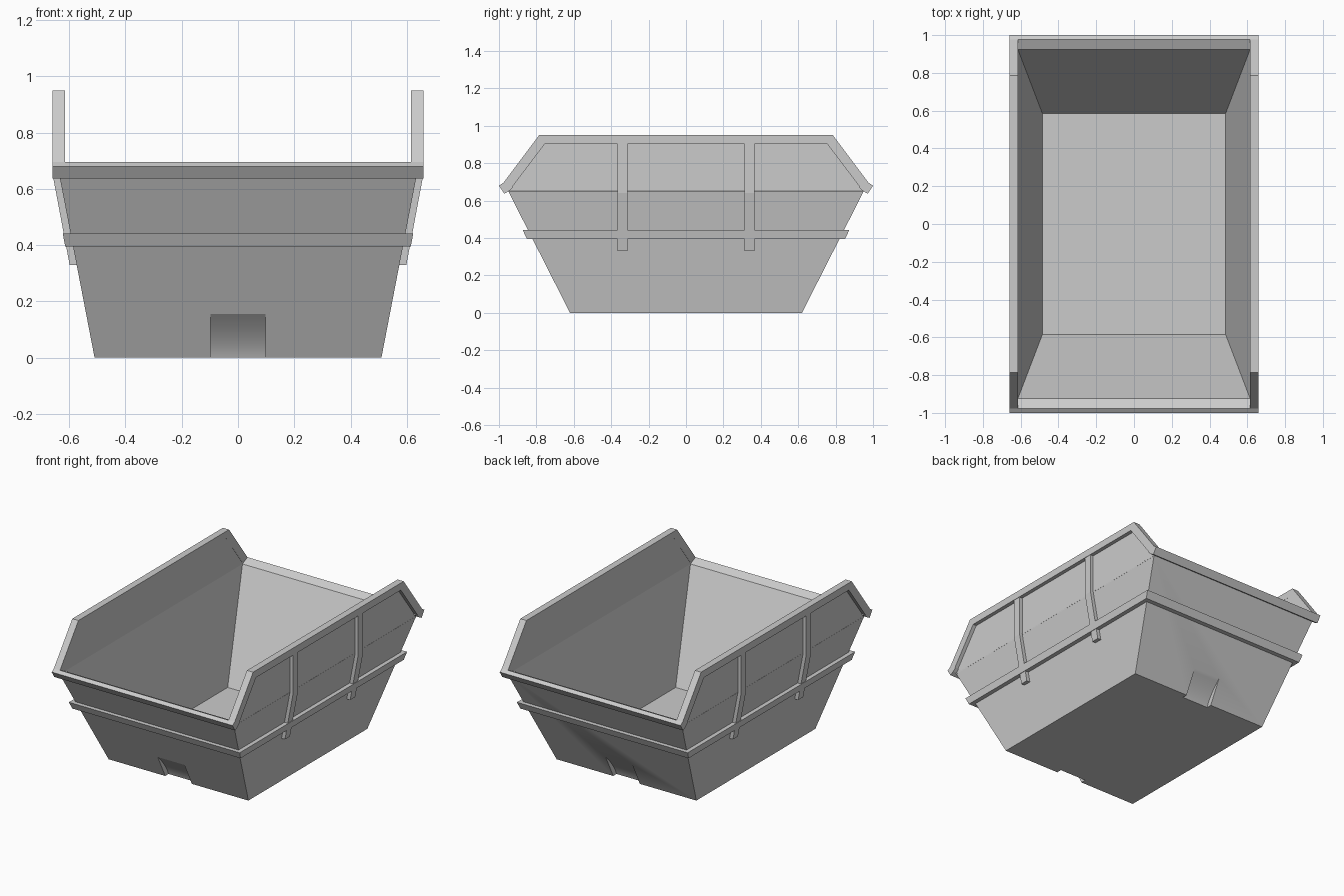
import bpy, bmesh, math

if "Cube" in bpy.data.objects:
    bpy.data.objects.remove(bpy.data.objects["Cube"])


def hx(z):  # outer half width of the sloped body
    return 0.51 + 0.193 * z


def hy(z):  # outer half length of the sloped body
    return 0.62 + 0.508 * z


def finish(name, bm):
    bmesh.ops.recalc_face_normals(bm, faces=bm.faces)
    me = bpy.data.meshes.new(name)
    bm.to_mesh(me)
    bm.free()
    ob = bpy.data.objects.new(name, me)
    bpy.context.collection.objects.link(ob)
    return ob


def loft(name, rings, closed):
    """Rectangular rings (half x, half y, z), joined in order."""
    bm = bmesh.new()
    loops = [[bm.verts.new((sx * a, sy * b, z))
              for sx, sy in ((-1, -1), (1, -1), (1, 1), (-1, 1))]
             for a, b, z in rings]
    pairs = list(zip(loops, loops[1:]))
    if closed:
        pairs.append((loops[-1], loops[0]))
    for lo, up in pairs:
        for i in range(4):
            j = (i + 1) % 4
            bm.faces.new((lo[i], lo[j], up[j], up[i]))
    if not closed:
        bm.faces.new(loops[0])
        bm.faces.new(loops[-1])
    return finish(name, bm)


def prism(name, pts, lo, hi, axis="x"):
    """Extrude a (y, z) profile along x, or an (x, z) profile along y."""
    def place(p, d):
        return (d, p[0], p[1]) if axis == "x" else (p[0], d, p[1])
    bm = bmesh.new()
    a = [bm.verts.new(place(p, lo)) for p in pts]
    b = [bm.verts.new(place(p, hi)) for p in pts]
    bm.faces.new(a)
    bm.faces.new(b)
    for i in range(len(pts)):
        j = (i + 1) % len(pts)
        bm.faces.new((a[i], a[j], b[j], b[i]))
    return finish(name, bm)


def flip(pts):
    return [(-p[0], p[1]) for p in pts]


# tapered open hopper
body = loft("hopper_body", [(hx(0), hy(0), 0), (hx(0.65), hy(0.65), 0.65),
                            (0.615, 0.925, 0.67), (0.485, 0.585, 0.02)], False)

# curved lifting pockets at the bottom of both end walls
p0, p1, p2 = (hy(0.155), 0.155), (0.61, 0.07), (0.585, 0.0)
pocket = [tuple((1 - t) ** 2 * a + 2 * t * (1 - t) * b + t * t * c
                for a, b, c in zip(p0, p1, p2)) for t in [i / 12 for i in range(13)]]
pocket += [(0.585, -0.05), (0.8, -0.05), (0.8, 0.155)]
bpy.context.view_layer.objects.active = body
for label, pts in (("back", pocket), ("front", flip(pocket))):
    cutter = prism("pocket_cutter_" + label, pts, -0.097, 0.097)
    cutter.hide_render = True
    mod = body.modifiers.new("pocket", "BOOLEAN")
    mod.operation = "DIFFERENCE"
    mod.solver = "EXACT"
    mod.object = cutter
    bpy.ops.object.modifier_apply(modifier=mod.name)
    bpy.data.objects.remove(cutter)
body.select_set(True)
bpy.ops.object.shade_smooth_by_angle(angle=math.radians(20))

# belt around the middle
z0, z1 = 0.395, 0.442
loft("middle_belt", [(hx(z0) + 0.028, hy(z0) + 0.03, z0), (hx(z1) + 0.028, hy(z1) + 0.028, z1),
                     (hx(z1) - 0.01, hy(z1) - 0.01, z1), (hx(z0) - 0.01, hy(z0) - 0.01, z0)], True)

# end rims
end_rim = [(1.0, 0.68), (0.977, 0.695), (0.925, 0.67), (0.945, 0.652), (0.972, 0.637)]
prism("back_rim", end_rim, -0.66, 0.66)
prism("front_rim", flip(end_rim), -0.66, 0.66)

# upper side panels, bent side rims and ribs
panel = [(0.945, 0.645), (0.95, 0.67), (0.77, 0.93)]
outer = [(1.0, 0.68), (0.979, 0.692), (0.785, 0.95)]
inner = [(0.755, 0.903), (0.945, 0.652), (0.972, 0.637)]
rim = outer + flip(outer)[::-1] + flip(inner)[::-1] + inner
rim = outer[::1] + flip(outer[::-1]) + flip(inner[::-1]) + inner
rib = [(hx(0.33) - 0.01, 0.33), (hx(0.33) + 0.025, 0.33), (0.657, 0.64),
       (0.657, 0.91), (0.62, 0.91), (0.62, 0.64)]
for label, s in (("right", 1), ("left", -1)):
    prism("side_panel_" + label, panel + flip(panel[::-1]), s * 0.616, s * 0.635)
    prism("side_rim_" + label, rim, s * 0.615, s * 0.66)
    for end, y in (("front", -0.34), ("back", 0.34)):
        prism(f"rib_{label}_{end}", rib if s > 0 else flip(rib), y - 0.026, y + 0.026, "y")
